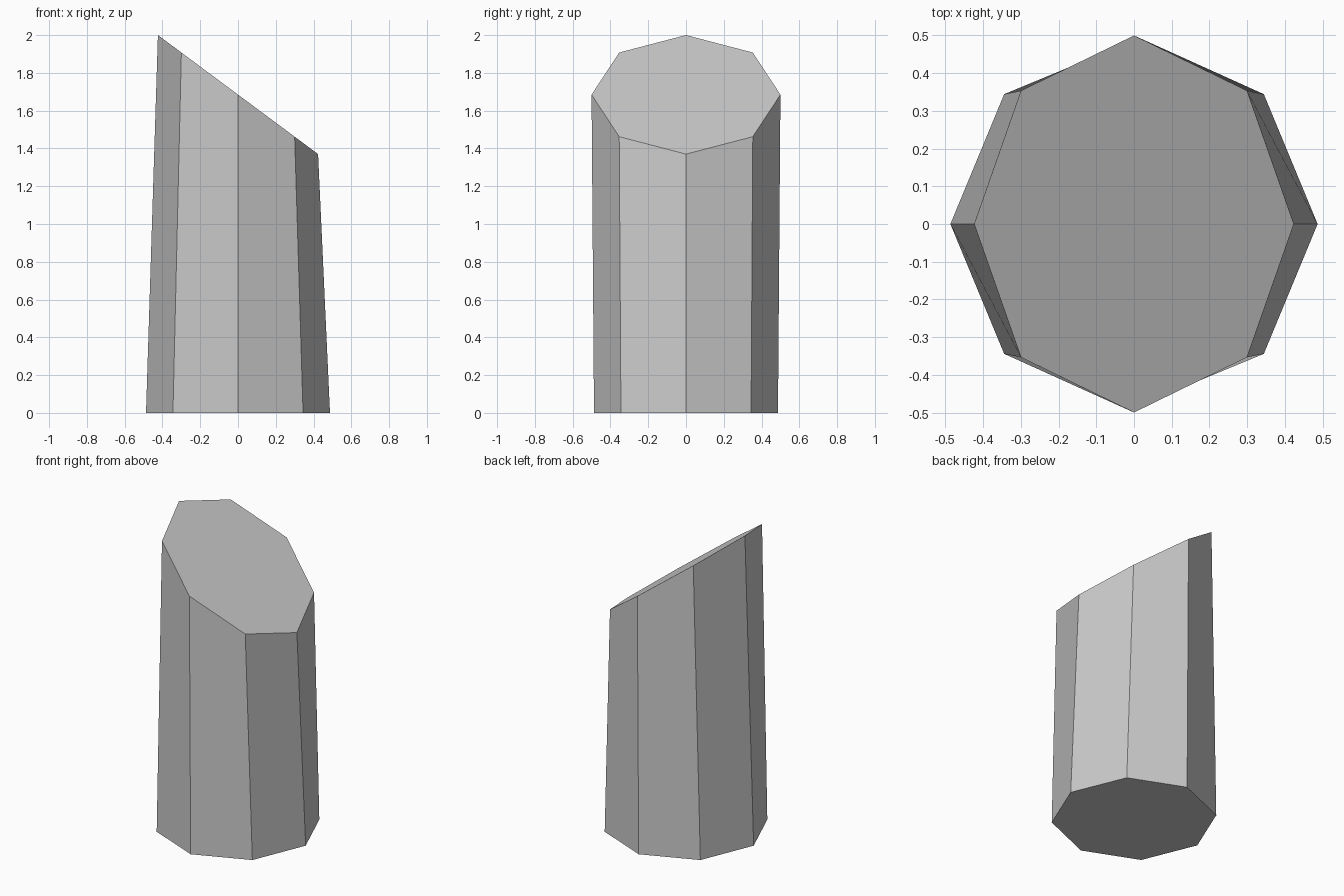
import bpy, bmesh
from math import cos, sin, tau

if "Cube" in bpy.data.objects:
    bpy.data.objects.remove(bpy.data.objects["Cube"])

SIDES = 8
BASE_RADIUS = 0.487
TOP_X, TOP_Y = 0.424, 0.5      # half widths of the slanted top
TOP_MID, TOP_RISE = 1.685, 0.315

bm = bmesh.new()
angles = [tau * i / SIDES for i in range(SIDES)]

# Level octagonal foot and slanted octagonal top
foot = [bm.verts.new((BASE_RADIUS * cos(a), BASE_RADIUS * sin(a), 0)) for a in angles]
top = [bm.verts.new((TOP_X * cos(a), TOP_Y * sin(a), TOP_MID - TOP_RISE * cos(a)))
       for a in angles]

# Caps and side walls
bm.faces.new(foot[::-1])
bm.faces.new(top)
for i in range(SIDES):
    j = (i + 1) % SIDES
    bm.faces.new((foot[i], foot[j], top[j], top[i]))

mesh = bpy.data.meshes.new("slanted_post")
bm.to_mesh(mesh)
bm.free()
bpy.context.collection.objects.link(bpy.data.objects.new("slanted_post", mesh))
